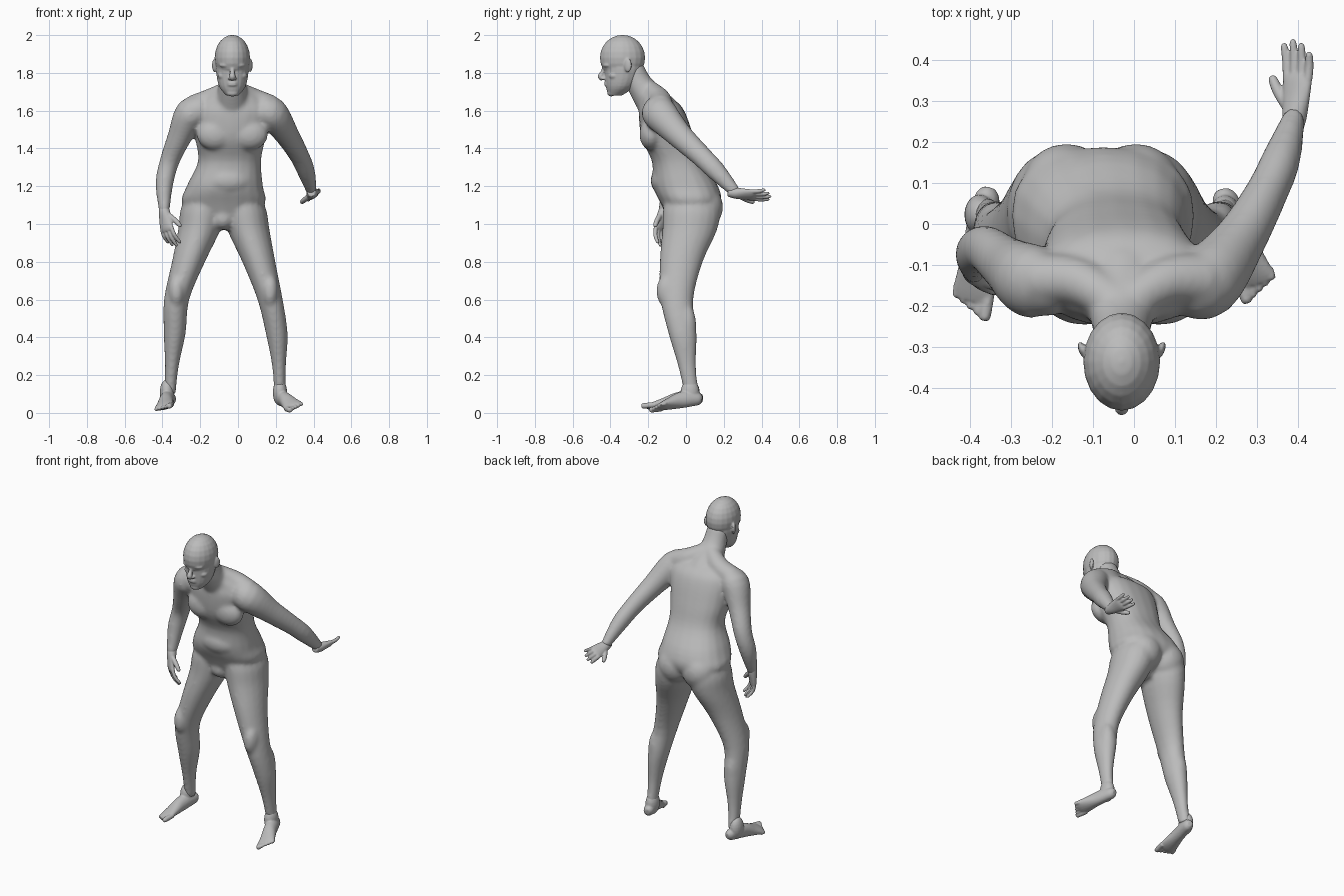
import bpy, bmesh, math
from mathutils import Vector, Matrix

cube = bpy.data.objects.get("Cube")
if cube:
    bpy.data.objects.remove(cube, do_unlink=True)

GREY = (.5, .5, .5, 1)
grey = bpy.data.materials.new("plain grey")
grey.use_nodes = True
grey.diffuse_color = GREY
grey.node_tree.nodes["Principled BSDF"].inputs["Base Color"].default_value = GREY

MIDDLE = -.03  # centre line of head and chest
SIDES = (-1, 1)


def spline_point(before, start, end, after, t):
    """Point on a smooth curve between start and end, for every component."""
    result = []
    for a, b, c, d in zip(before, start, end, after):
        slope_in, slope_out = (c - a) / 2, (d - b) / 2
        blend = t * t * (3 - 2 * t)
        result.append(b + (c - b) * blend + slope_in * t * (1 - t) ** 2 - slope_out * t * t * (1 - t))
    return result


def smooth_rows(rows, steps=4):
    """Rows of x, y, z, width and depth, refined along a smooth curve."""
    padded = [rows[0], *rows, rows[-1]]
    refined = []
    for neighbours in zip(padded, padded[1:], padded[2:], padded[3:]):
        refined += [spline_point(*neighbours, step / steps) for step in range(steps)]
    return refined + [rows[-1]]


def loft(bm, rows, side=(1, 0, 0), level=False, power=1, sides=20):
    """Closed tube with oval rings, square to the path or kept level."""
    points = smooth_rows(list(rows))
    centres = [Vector(point[:3]) for point in points]
    last = len(points) - 1
    rings = []
    for i, (centre, point) in enumerate(zip(centres, points)):
        along = (centres[min(i + 1, last)] - centres[max(i - 1, 0)]).normalized()
        if level:
            along = Vector((0, 0, 1))
        across = perpendicular(side, along)
        outward = along.cross(across)
        width, depth = (max(radius, .002) for radius in point[3:])
        ring = []
        for k in range(sides):
            angle = math.tau * k / sides
            c, s = (math.copysign(abs(v) ** power, v) for v in (math.cos(angle), math.sin(angle)))
            ring.append(bm.verts.new(centre + across * c * width + outward * s * depth))
        rings.append(ring)
    for lower, upper in zip(rings, rings[1:]):
        for k in range(sides):
            bm.faces.new((lower[k - 1], lower[k], upper[k], upper[k - 1]))
    bm.faces.new(rings[0][::-1])
    bm.faces.new(rings[-1])


def limb(bm, xs, ys, zs, widths, depth, level=False):
    """Tube through joints; depth is a multiple of each width."""
    loft(bm, [(x, y, z, w, w * depth) for x, y, z, w in zip(xs, ys, zs, widths)], level=level)


def digit(bm, start, middle, tip, radius, side):
    """Finger or toe with a rounded tip."""
    near_tip = middle.lerp(tip, .85)
    sizes = (radius, radius, radius * .75, 0)
    loft(bm, [(*p, r, r) for p, r in zip((start, middle, near_tip, tip), sizes)], side, sides=12)


def ball(bm, centre, radii, turn=0):
    place = Matrix.Translation(centre) @ Matrix.Rotation(turn, 4, "Z") @ Matrix.Diagonal((*radii, 1))
    bmesh.ops.create_uvsphere(bm, u_segments=20, v_segments=12, radius=1, matrix=place)


def level_rows(rows):
    """Level rings from height, centre x, half width, front y and back y."""
    return [(x, (front + back) / 2, z, w, (back - front) / 2) for z, x, w, front, back in rows]


def perpendicular(vector, direction):
    vector = Vector(vector)
    return (vector - direction * vector.dot(direction)).normalized()


def finish(bm, name, voxel, smoothing=2):
    """Fuse the overlapping masses into one soft skin."""
    bmesh.ops.recalc_face_normals(bm, faces=bm.faces)
    mesh = bpy.data.meshes.new(name)
    bm.to_mesh(mesh)
    bm.free()
    mesh.materials.append(grey)
    obj = bpy.data.objects.new(name, mesh)
    bpy.context.collection.objects.link(obj)
    fuse = obj.modifiers.new("fuse", "REMESH")
    fuse.mode = "VOXEL"
    fuse.voxel_size = voxel
    fuse.use_smooth_shade = True
    soften = obj.modifiers.new("soften", "SMOOTH")
    soften.factor = .5
    soften.iterations = smoothing


# Torso from groin to collar
body = bmesh.new()
loft(body, level_rows([
    (.97, -.08, .05, -.07, .06),
    (1.1, -.077, .215, -.13, .18),
    (1.2, -.07, .202, -.175, .17),
    (1.33, -.045, .167, -.18, .085),
    (1.45, -.04, .185, -.235, .045),
    (1.58, MIDDLE, .2, -.25, 0),
    (1.64, MIDDLE, .18, -.24, -.04),
    (1.69, MIDDLE, .1, -.24, -.12)]), level=True, power=.85)

# Neck, leaning forward
limb(body, [MIDDLE] * 3, (-.14, -.24, -.285), (1.6, 1.73, 1.83), (.105, .074, .064), depth=.95)

# Paired muscle masses and soft belly
for s in SIDES:
    ball(body, (MIDDLE + s * .09, -.185, 1.475), (.1, .062, .085))   # chest
    ball(body, (s * .085 - .08, .09, 1.09), (.11, .107, .115))       # buttock
    limb(body, [MIDDLE + s * reach for reach in (.02, .11, .2)], (-.19, -.14, -.135),
         (1.71, 1.66, 1.62), (.05, .06, .065), depth=1)              # neck to shoulder
ball(body, (-.055, -.1, 1.23), (.14, .088, .085))
ball(body, (-.08, -.06, 1.03), (.06, .055, .06))

# Arms, both from chest through shoulder and elbow to wrist
ARM_WIDTHS = (.07, .084, .064, .052, .047, .027)
limb(body, (.12, .18, .258, .323, .36, .392), (-.155, -.14, -.04, .075, .16, .265),
     (1.6, 1.585, 1.475, 1.365, 1.28, 1.165), ARM_WIDTHS, depth=1.1)
limb(body, (-.18, -.25, -.31, -.363, -.39, -.39), (-.155, -.14, -.1, -.06, -.075, -.12),
     (1.6, 1.585, 1.46, 1.33, 1.21, 1.06), ARM_WIDTHS, depth=1.1)

# Legs, sharing heights, depths and widths from hip to ankle
LEG_X = {-1: (-.15, -.185, -.205, -.262, -.325, -.335, -.35, -.36),
         1: (-.01, .03, .055, .11, .17, .205, .217, .222)}
for s, xs in LEG_X.items():
    limb(body, xs, (.02, .03, .02, -.025, -.048, -.018, .005, .03),
         (1.2, 1.09, .97, .8, .6, .42, .25, .1),
         (.08, .115, .112, .088, .067, .058, .037, .03), depth=1.3, level=True)
    ball(body, (xs[4], -.098, .645), (.045, .06, .09))               # knee
    ball(body, (xs[5], .002, .45), (.05, .054, .13))                 # calf
finish(body, "body", voxel=.01, smoothing=12)

# Head: skull, jaw and face
head = bmesh.new()
ball(head, (MIDDLE, -.336, 1.88), (.094, .12, .121))
loft(head, level_rows([
    (1.68, MIDDLE, .032, -.41, -.34),
    (1.73, MIDDLE, .071, -.425, -.27),
    (1.82, MIDDLE, .087, -.434, -.23),
    (1.9, MIDDLE, .082, -.447, -.23)]), level=True)
limb(head, [MIDDLE] * 4, (-.43, -.44, -.452, -.44), (1.85, 1.81, 1.78, 1.765),
     (.009, .011, .017, .01), depth=.9)                              # nose
ball(head, (MIDDLE, -.397, 1.693), (.032, .02, .018))                # chin
for lip_height in (1.736, 1.748):
    ball(head, (MIDDLE, -.42, lip_height), (.027, .014, .0065))
for s in SIDES:
    ball(head, (MIDDLE + s * .036, -.421, 1.84), (.034, .019, .012), turn=s * .35)  # brow
    ball(head, (MIDDLE + s * .035, -.407, 1.815), (.015, .016, .01))                # eye
    ball(head, (MIDDLE + s * .048, -.38, 1.785), (.03, .03, .022))                  # cheekbone
    ball(head, (MIDDLE + s * .014, -.437, 1.77), (.01, .011, .008))                 # nostril
    ball(head, (MIDDLE + s * .095, -.308, 1.84), (.01, .022, .036), turn=-s * .4)   # ear
finish(head, "head", voxel=.005, smoothing=4)


# Hands: palm, four fingers and a thumb
def hand(name, wrist, direction, thumb_side, curl):
    bm = bmesh.new()
    along = Vector(direction).normalized()
    across = perpendicular(thumb_side, along)
    inward = along.cross(across)

    def spot(reach, sideways=0, bend=0):
        return Vector(wrist) + along * reach + across * sideways + inward * bend * curl

    palm = zip((-.04, 0, .05, .09, .108), (.022, .031, .039, .042, .036), (.022, .028, .022, .017, .01))
    loft(bm, [(*spot(reach), width, thickness) for reach, width, thickness in palm], across)
    for k, length in enumerate((.068, .09, .1, .09)):
        offset = .0215 * (k - 1.5)
        digit(bm, spot(.09, offset), spot(.09 + length / 2, offset * 1.1, .25),
              spot(.09 + length, offset * 1.25, 1), radius=.0108, side=across)
    digit(bm, spot(.02, .02), spot(.06, .052, .3), spot(.1, .075, .6), radius=.014, side=inward)
    finish(bm, name, voxel=.004)


hand("left_hand", (.392, .262, 1.163), (.08, 1, -.11), (-.78, 0, -.6), curl=.015)
hand("right_hand", (-.39, -.118, 1.065), (.14, -.25, -1), (.75, -.65, 0), curl=-.05)


# Feet: sole, ankle and toes, both tipped toward the model's right
def foot(name, heel, toe, inner):
    bm = bmesh.new()
    heel, toe = Vector(heel), Vector(toe)
    along = toe - heel
    across = perpendicular((1, 0, .3), along.normalized())
    upward = across.cross(along).normalized()
    if upward.z < 0:
        upward.negate()
    sole = zip((-.07, 0, .2, .4, .6, .77, .85), (.005, .01, .017, .013, .003, -.004, -.006),
               (.015, .03, .036, .038, .045, .051, .044), (.018, .034, .044, .042, .031, .02, .012))
    loft(bm, [(*(heel + along * reach + upward * rise), width, height)
              for reach, rise, width, height in sole], across)
    for k in range(5):
        base = heel + across * inner * (.038 - k * .02) - upward * .008
        reach = 1 - k * .035
        digit(bm, base + along * .74, base + along * (reach - .06), base + along * reach,
              radius=.011 if k else .015, side=across)
    ball(bm, heel + along * .14 + upward * .05, (.038, .05, .07))
    finish(bm, name, voxel=.005)


foot("right_foot", (-.355, .067, .065), (-.404, -.23, .033), inner=1)
foot("left_foot", (.224, .067, .065), (.31, -.185, .035), inner=-1)
